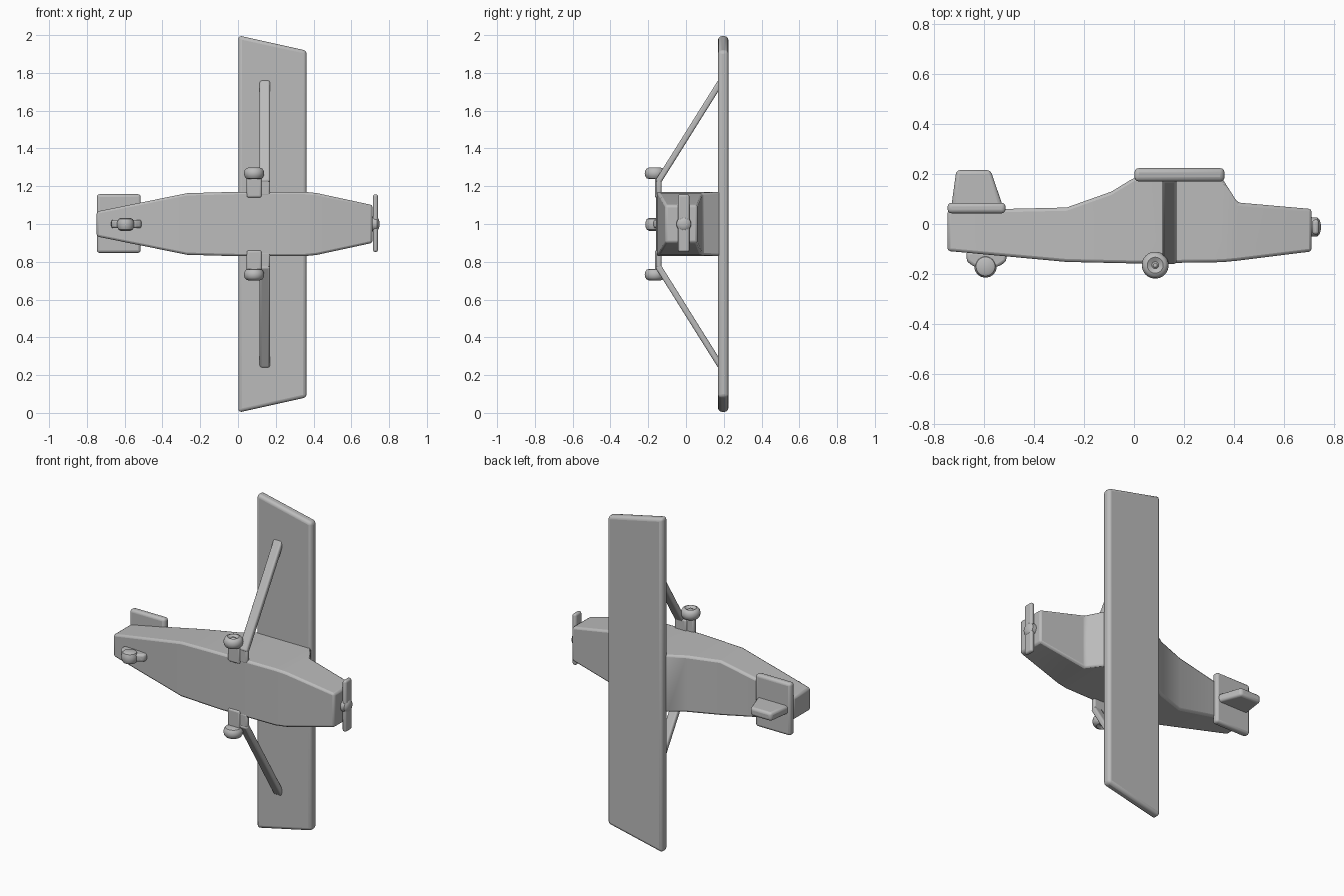
import bpy, bmesh, math
from mathutils import Vector

if "Cube" in bpy.data.objects:
    bpy.data.objects.remove(bpy.data.objects["Cube"])

grey = bpy.data.materials.new("plain_grey")
grey.diffuse_color = (0.5, 0.5, 0.5, 1)
grey.use_nodes = True
grey.node_tree.nodes["Principled BSDF"].inputs["Base Color"].default_value = grey.diffuse_color


def finish(bm, name, bevel=0.0, segments=3):
    bmesh.ops.recalc_face_normals(bm, faces=bm.faces)
    mesh = bpy.data.meshes.new(name)
    bm.to_mesh(mesh)
    bm.free()
    ob = bpy.data.objects.new(name, mesh)
    bpy.context.collection.objects.link(ob)
    mesh.materials.append(grey)
    if bevel:
        mod = ob.modifiers.new("rounded_edges", 'BEVEL')
        mod.width, mod.segments, mod.limit_method = bevel, segments, 'ANGLE'
        mod.angle_limit = math.radians(25)
    bpy.ops.object.select_all(action='DESELECT')
    ob.select_set(True)
    bpy.context.view_layer.objects.active = ob
    bpy.ops.object.shade_smooth_by_angle(angle=math.radians(35))
    return ob


def loft(name, rings, bevel=0.0, segments=3):
    """Skin a list of equal-length point rings and cap both ends."""
    bm = bmesh.new()
    rows = [[bm.verts.new(p) for p in ring] for ring in rings]
    n = len(rows[0])
    for a, b in zip(rows, rows[1:]):
        for i in range(n):
            j = (i + 1) % n
            bm.faces.new((a[i], a[j], b[j], b[i]))
    bm.faces.new(rows[0])
    bm.faces.new(rows[-1])
    return finish(bm, name, bevel, segments)


def box(name, x, y, z, bevel):
    ring = lambda zz: [(x[0], y[0], zz), (x[1], y[0], zz), (x[1], y[1], zz), (x[0], y[1], zz)]
    return loft(name, [ring(z[0]), ring(z[1])], bevel)


def turned(name, center, axis, profile, sides=28):
    """Turn (offset, radius) pairs around an axis through center."""
    axis = Vector(axis).normalized()
    u = axis.orthogonal().normalized()
    v = axis.cross(u)
    rings = []
    for off, r in profile:
        rings.append([Vector(center) + axis * off + (u * math.cos(t) + v * math.sin(t)) * r
                      for t in (2 * math.pi * i / sides for i in range(sides))])
    return loft(name, rings)


# Fuselage: x, belly y, roof y, half width
stations = [(-0.748, -0.108, 0.055, 0.066), (-0.27, -0.152, 0.066, 0.163),
            (-0.09, -0.156, 0.13, 0.168), (0.0, -0.158, 0.185, 0.17),
            (0.352, -0.153, 0.185, 0.17), (0.415, -0.147, 0.086, 0.164),
            (0.712, -0.11, 0.06, 0.1)]
loft("fuselage", [[(x, b, 1 - w), (x, b, 1 + w), (x, t, 1 + w), (x, t, 1 - w)]
                  for x, b, t, w in stations], 0.012, 2)

# Wing with raked tips
loft("wing", [[(0.002, y, 0.002), (0.363, y, 0.082), (0.363, y, 1.918), (0.002, y, 1.998)]
              for y in (0.17, 0.224)], 0.018)

# Tailplane and fin
box("tailplane", (-0.747, -0.515), (0.043, 0.085), (0.847, 1.158), 0.015)
loft("tail_fin", [[(-0.732, 0.07, z), (-0.525, 0.07, z), (-0.575, 0.216, z), (-0.712, 0.216, z)]
                  for z in (0.975, 1.025)], 0.015)

# Mirrored wing struts, gear legs and main wheels
for s, side in ((1, "upper"), (-1, "lower")):
    a, b = Vector((0.142, -0.15, 1 + s * 0.22)), Vector((0.142, 0.185, 1 + s * 0.755))
    d = (b - a).normalized()
    p, q = Vector((0.028, 0, 0)), d.cross(Vector((1, 0, 0))) * 0.016
    loft(side + "_strut", [[c - p - q, c + p - q, c + p + q, c - p + q] for c in (a, b)], 0.01)
    box(side + "_strut_foot", (0.09, 0.17), (-0.157, -0.13),
        sorted((1 + s * 0.15, 1 + s * 0.235)), 0.01)
    box(side + "_gear_leg", (0.046, 0.125), (-0.165, -0.138),
        sorted((1 + s * 0.14, 1 + s * 0.26)), 0.01)
    turned(side + "_main_wheel", (0.085, -0.165, 1 + s * 0.268), (0, 0, s),
           [(-0.03, 0.03), (-0.026, 0.043), (-0.015, 0.051), (0, 0.054), (0.015, 0.051),
            (0.026, 0.043), (0.03, 0.032), (0.02, 0.014), (0.026, 0.008)])

# Tail wheel and bracket
loft("tail_wheel_bracket", [[(-0.672, -0.11, z), (-0.51, -0.11, z), (-0.512, -0.15, z),
                             (-0.545, -0.172, z), (-0.64, -0.172, z), (-0.67, -0.15, z)]
                            for z in (0.978, 1.022)], 0.012)
turned("tail_wheel", (-0.595, -0.17, 0.998), (0, 0, 1),
       [(-0.034, 0.026), (-0.028, 0.038), (-0.012, 0.045), (0.012, 0.045),
        (0.028, 0.038), (0.034, 0.026)])

# Propeller and spinner
box("propeller", (0.715, 0.741), (-0.042, 0.018), (0.852, 1.157), 0.011)
turned("spinner", (0.7, -0.012, 1.0), (1, 0, 0),
       [(0, 0.04), (0.035, 0.038), (0.043, 0.03), (0.048, 0.016), (0.049, 0.005)])
